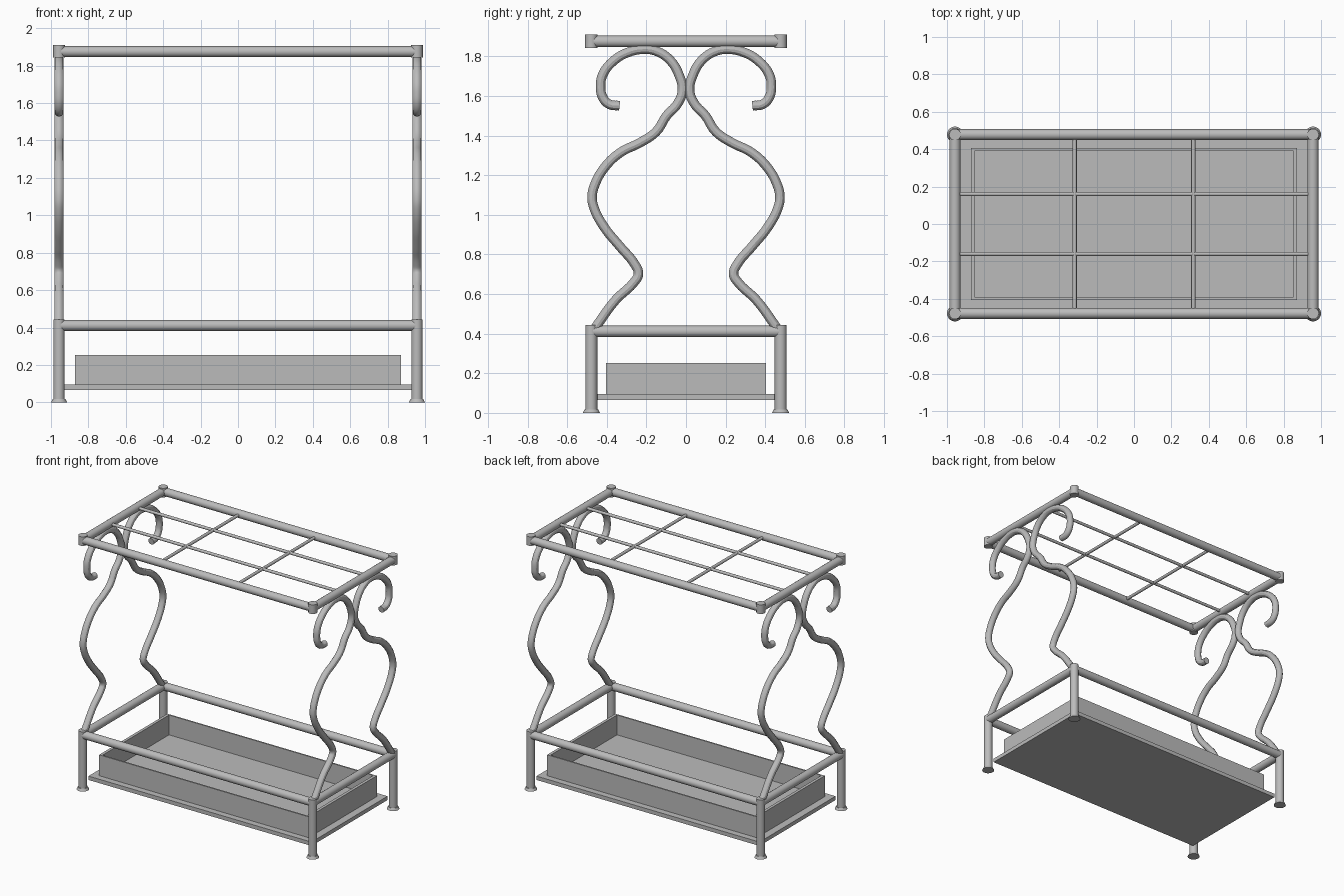
import bpy
from mathutils import Vector

cube = bpy.data.objects.get("Cube")
if cube:
    bpy.data.objects.remove(cube, do_unlink=True)

metal = bpy.data.materials.new("grey metal")
metal.use_nodes = True
grey = (0.5, 0.5, 0.5, 1)
metal.diffuse_color = grey
metal.node_tree.nodes["Principled BSDF"].inputs["Base Color"].default_value = grey

POST_X, POST_Y = 0.957, 0.478
RAIL_R = 0.029


def finish(name, smooth=True):
    obj = bpy.context.object
    obj.name = name
    obj.data.materials.clear()
    obj.data.materials.append(metal)
    if smooth:
        bpy.ops.object.shade_smooth_by_angle()
    return obj


def rod(name, a, b, r, r_end=None):
    a, b = Vector(a), Vector(b)
    d = b - a
    bpy.ops.mesh.primitive_cone_add(
        vertices=24, radius1=r, radius2=r if r_end is None else r_end,
        depth=d.length, location=(a + b) / 2,
        rotation=d.to_track_quat('Z', 'Y').to_euler())
    return finish(name)


def box(name, x0, x1, y0, y1, z0, z1):
    bpy.ops.mesh.primitive_cube_add(
        size=1, location=((x0 + x1) / 2, (y0 + y1) / 2, (z0 + z1) / 2))
    bpy.context.object.scale = (x1 - x0, y1 - y0, z1 - z0)
    bpy.ops.object.transform_apply(location=False, rotation=False, scale=True)
    return finish(name, smooth=False)


def rail_frame(name, z):
    for s in (-1, 1):
        rod(name + "_long_rail", (-POST_X, s * POST_Y, z), (POST_X, s * POST_Y, z), RAIL_R)
        rod(name + "_end_rail", (s * POST_X, -POST_Y, z), (s * POST_X, POST_Y, z), RAIL_R)


# Upper and lower tube frames
rail_frame("upper", 1.875)
rail_frame("lower", 0.411)

# Legs, feet and upper corner caps
for sx in (-1, 1):
    for sy in (-1, 1):
        x, y = sx * POST_X, sy * POST_Y
        rod("leg", (x, y, 0.01), (x, y, 0.443), 0.03)
        rod("foot", (x, y, 0), (x, y, 0.018), 0.043, 0.034)
        rod("corner_cap", (x, y, 1.843), (x, y, 1.911), 0.031)

# Divider grid in the upper frame
for s in (-1, 1):
    x, y = s * 0.317, s * 0.16
    rod("cross_divider", (x, -POST_Y, 1.875), (x, POST_Y, 1.875), 0.011)
    rod("long_divider", (-POST_X, y, 1.875), (POST_X, y, 1.875), 0.011)

# Scrolled side supports, given as (y, z) centre line
scroll = [(.458, .43), (.355, .57), (.262, .66), (.24, .7), (.262, .755),
          (.33, .836), (.416, .942), (.466, 1.04), (.474, 1.09), (.461, 1.15),
          (.41, 1.24), (.33, 1.315), (.23, 1.365), (.15, 1.42), (.098, 1.5),
          (.043, 1.56), (.018, 1.627), (.033, 1.7), (.078, 1.778),
          (.144, 1.824), (.209, 1.836), (.295, 1.819), (.37, 1.773),
          (.42, 1.708), (.431, 1.652), (.42, 1.592), (.385, 1.557), (.335, 1.551)]


def scroll_support(sx, sy):
    curve = bpy.data.curves.new("scroll_support", 'CURVE')
    curve.dimensions = '3D'
    curve.bevel_depth = 0.024
    curve.bevel_resolution = 4
    curve.resolution_u = 5
    curve.use_fill_caps = True
    spline = curve.splines.new('BEZIER')
    spline.bezier_points.add(len(scroll) - 1)
    for p, (y, z) in zip(spline.bezier_points, scroll):
        p.co = (sx * POST_X, sy * y, z)
        p.handle_left_type = p.handle_right_type = 'AUTO'
    obj = bpy.data.objects.new("scroll_support", curve)
    bpy.context.collection.objects.link(obj)
    bpy.ops.object.select_all(action='DESELECT')
    obj.select_set(True)
    bpy.context.view_layer.objects.active = obj
    bpy.ops.object.convert(target='MESH')
    finish("scroll_support")


for sx in (-1, 1):
    for sy in (-1, 1):
        scroll_support(sx, sy)

# Base shelf and open drip tray
box("base_shelf", -0.928, 0.928, -0.452, 0.452, 0.066, 0.095)
TX, TY, TOP = 0.872, 0.405, 0.252
box("tray_floor", -TX, TX, -TY, TY, 0.09, 0.103)
for s in (-1, 1):
    ends = sorted((s * TX, s * (TX - 0.022)))
    sides = sorted((s * TY, s * (TY - 0.011)))
    box("tray_end_wall", *ends, -TY, TY, 0.095, TOP)
    box("tray_side_wall", -TX, TX, *sides, 0.095, TOP)
